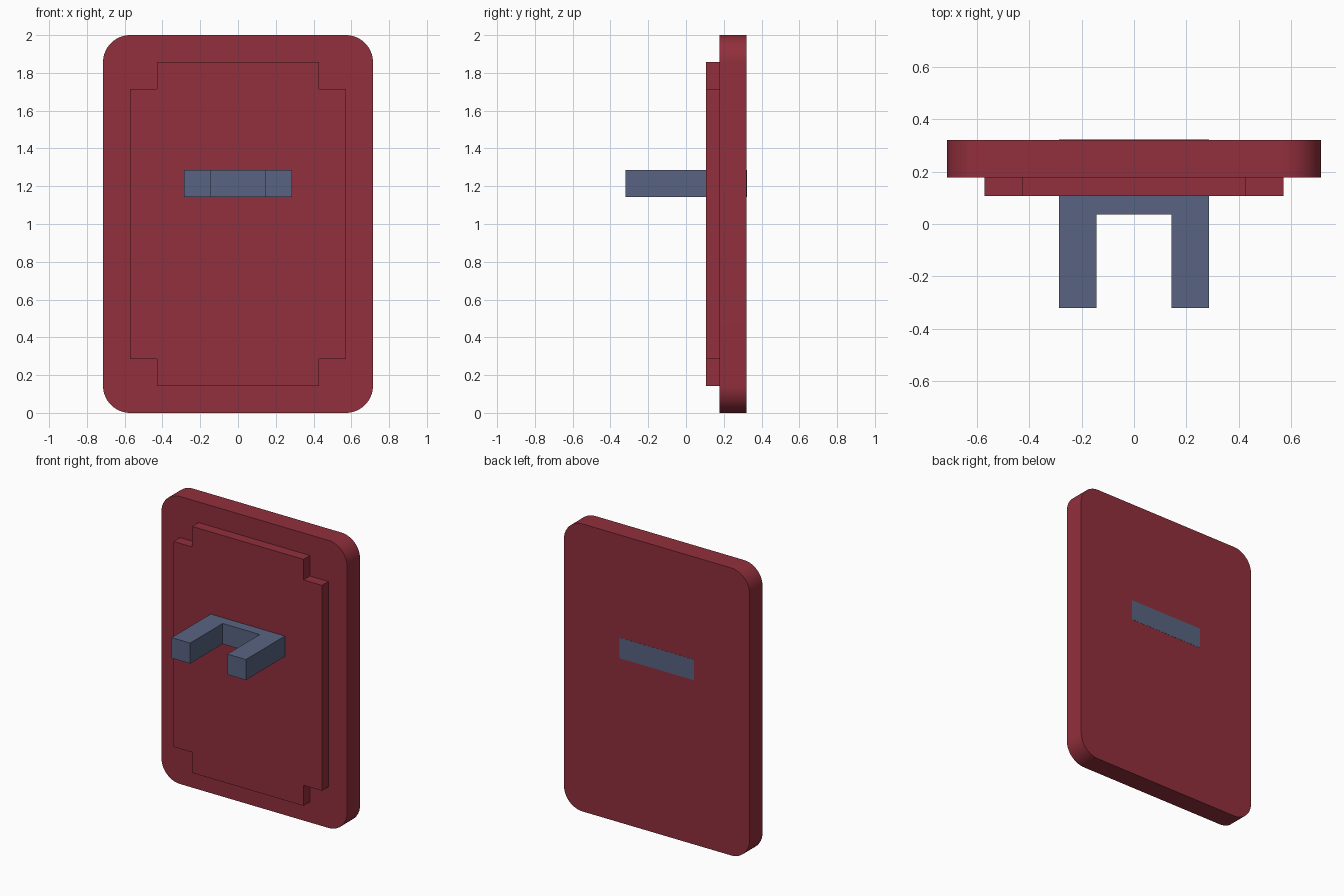
import bpy, bmesh, math

if "Cube" in bpy.data.objects:
    bpy.data.objects.remove(bpy.data.objects["Cube"])

U = 1 / 14  # design unit: the plate is 20 x 28 units


def material(name, rgb):
    m = bpy.data.materials.new(name)
    m.diffuse_color = (*rgb, 1)
    m.use_nodes = True
    m.node_tree.nodes["Principled BSDF"].inputs["Base Color"].default_value = m.diffuse_color
    return m


RED = material("dark red", (0.285, 0.029, 0.045))
SLATE = material("slate blue", (0.098, 0.127, 0.218))


def extrude_profile(name, points, direction, mat):
    """Fill a closed 3D profile and extrude it along direction."""
    bm = bmesh.new()
    face = bm.faces.new([bm.verts.new(p) for p in points])
    new = bmesh.ops.extrude_face_region(bm, geom=[face])["geom"]
    verts = [v for v in new if isinstance(v, bmesh.types.BMVert)]
    bmesh.ops.translate(bm, verts=verts, vec=direction)
    bmesh.ops.recalc_face_normals(bm, faces=bm.faces[:])
    mesh = bpy.data.meshes.new(name)
    bm.to_mesh(mesh)
    bm.free()
    mesh.materials.append(mat)
    obj = bpy.data.objects.new(name, mesh)
    bpy.context.collection.objects.link(obj)
    return obj


# Shield board with rounded corners
R, STEPS = 2 * U, 16
outline = []
for i, (sx, sz) in enumerate([(1, 1), (-1, 1), (-1, -1), (1, -1)]):
    for k in range(STEPS + 1):
        a = math.pi / 2 * (i + k / STEPS)
        outline.append((sx * 8 * U + R * math.cos(a), 2.5 * U,
                        1 + sz * 12 * U + R * math.sin(a)))
board = extrude_profile("shield_board", outline, (0, 2 * U, 0), RED)
bpy.context.view_layer.objects.active = board
board.select_set(True)
bpy.ops.object.shade_smooth_by_angle(angle=math.radians(30))

# Raised panel with notched corners
quarter = [(8, 10), (6, 10), (6, 12)]
panel = []
for i, (sx, sz) in enumerate([(1, 1), (-1, 1), (-1, -1), (1, -1)]):
    for x, z in (quarter if i % 2 == 0 else quarter[::-1]):
        panel.append((sx * x * U, 1.5 * U, 1 + sz * z * U))
extrude_profile("raised_panel", panel, (0, 1 * U, 0), RED)

# U-shaped handle, set through the board so its end shows on the back
BACK = 4.5 * U + 0.001
half = [(4 * U, BACK), (4 * U, -4.5 * U), (2 * U, -4.5 * U), (2 * U, 0.5 * U)]
profile = half + [(-x, y) for x, y in reversed(half)]
extrude_profile("handle", [(x, y, 16 * U) for x, y in profile],
                (0, 0, 2 * U), SLATE)
